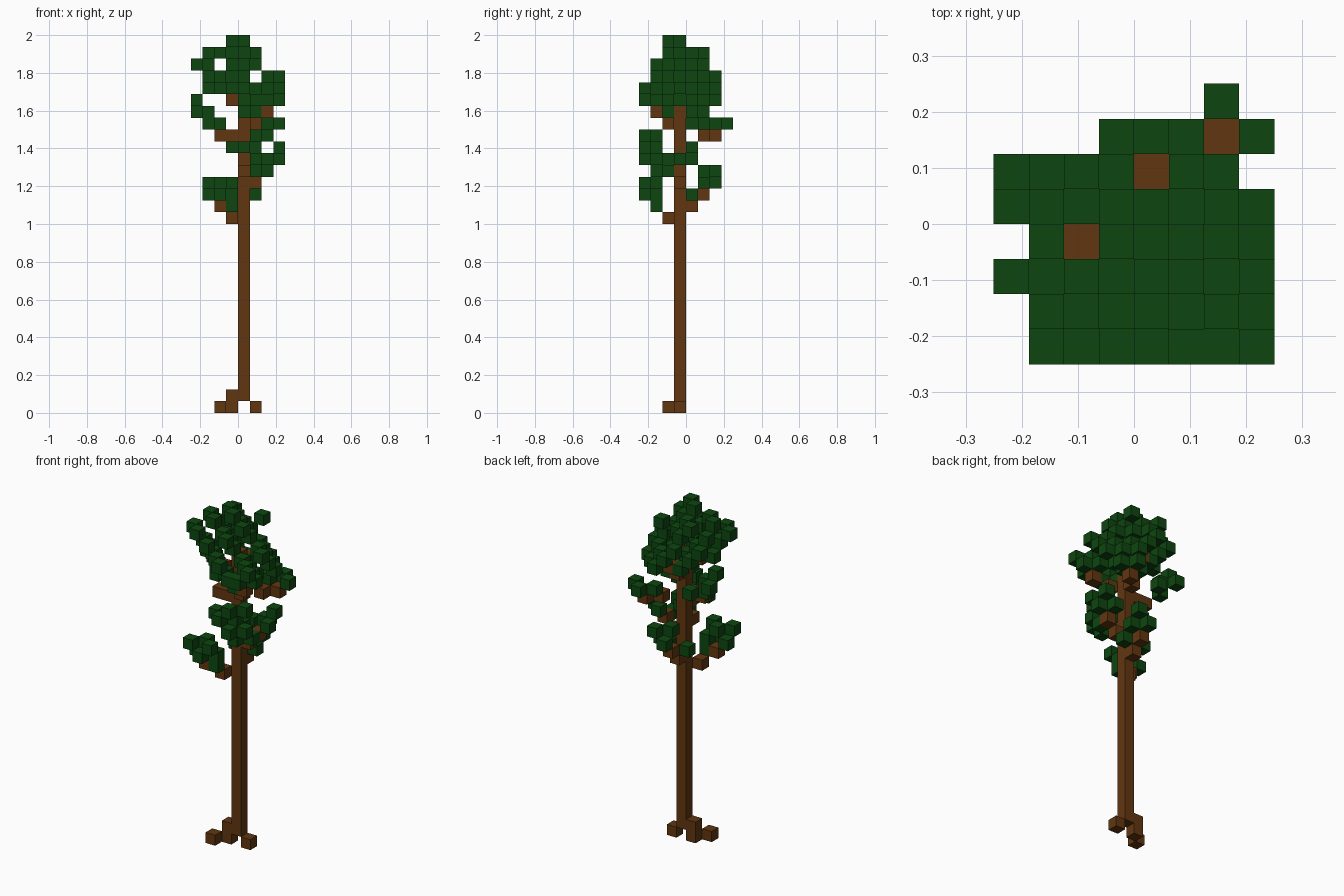
import bpy
import bmesh
from mathutils import Vector

if "Cube" in bpy.data.objects:
    bpy.data.objects.remove(bpy.data.objects["Cube"], do_unlink=True)

S = 1 / 16  # edge of one block


def material(name, rgb):
    m = bpy.data.materials.new(name)
    m.use_nodes = True
    m.diffuse_color = (*rgb, 1)
    bsdf = m.node_tree.nodes["Principled BSDF"]
    bsdf.inputs["Base Color"].default_value = (*rgb, 1)
    bsdf.inputs["Roughness"].default_value = 0.9
    return m


bark = material("bark brown", (0.12, 0.037, 0.005))
leaf = material("leaf green", (0.004, 0.062, 0.005))


def run(start, step, count):
    """Blocks in a straight line, the shape of the trunk and branches."""
    return [tuple(s + i * d for s, d in zip(start, step)) for i in range(count)]


def box(lo, hi):
    return [(x, y, z) for x in range(lo[0], hi[0] + 1)
            for y in range(lo[1], hi[1] + 1) for z in range(lo[2], hi[2] + 1)]


def checker(lo, hi, phase):
    """Every second block of a box, for a loose clump of leaves."""
    return [c for c in box(lo, hi) if sum(c) % 2 == phase]


def crown_layer(z, x0, x1, y0, y1):
    """Every third block of a flat oval, leaving some branch tips open above."""
    cx, cy, rx, ry = (x0 + x1) / 2, (y0 + y1) / 2, (x1 - x0 + 1) / 2, (y1 - y0 + 1) / 2
    return [c for c in box((x0, y0, z), (x1, y1, z))
            if sum(c) % 3 == 2 and c[:2] not in open_columns
            and ((c[0] - cx) / rx) ** 2 + ((c[1] - cy) / ry) ** 2 < 1.26]


# Trunk, roots and branches: start block, step, count
wood = {
    "trunk": run((0, -1, 1), (0, 0, 1), 27),
    "left_root": run((1, -1, 0), (0, 0, 1), 1),
    "right_root": run((-1, -1, 0), (0, 0, 1), 2),
    "front_root": run((-2, -2, 0), (0, 0, 1), 1),
    "low_front_branch": run((-1, -2, 16), (-1, -1, 1), 2),
    "low_back_branch": run((0, 0, 17), (0, 1, 1), 2),
    "low_left_branch": run((1, -1, 19), (1, 0, 1), 2),
    "middle_front_branch": run((0, -2, 20), (1, -1, 1), 2),
    "middle_right_branch": run((-1, -1, 23), (-1, 0, 0), 2),
    "middle_back_branch": run((1, 1, 23), (1, 1, 0), 2),
    "upper_front_branch": run((1, -2, 24), (1, -1, 1), 2),
    "upper_back_branch": run((0, 0, 25), (0, 1, 1), 2),
    "upper_right_branch": run((-1, -2, 26), (0, 0, 1), 1),
}
woody = {c for cells in wood.values() for c in cells}
open_columns = [wood[f"{n}_branch"][-1][:2]
                for n in ("middle_right", "middle_back", "upper_back")]

# Leaf clumps round the branch ends: low corner, high corner, phase
leaves = {
    "low_front_leaves": checker((-3, -4, 18), (-1, -3, 19), 0)
    + checker((-1, -3, 17), (-1, -3, 17), 1),
    "low_back_leaves": checker((-1, 0, 18), (1, 0, 18), 1)
    + checker((0, 1, 19), (1, 2, 20), 1),
    "low_left_leaves": checker((2, -1, 21), (3, 0, 21), 1)
    + checker((3, 0, 22), (3, 0, 22), 1),
    "middle_front_leaves": checker((1, -3, 20), (2, -2, 21), 0)
    + checker((1, -4, 21), (1, -4, 21), 0)
    + checker((-1, -4, 22), (1, -3, 22), 0)
    + checker((1, -4, 23), (2, -3, 23), 0),
    "middle_back_leaves": checker((1, 2, 24), (3, 3, 24), 1),
    "middle_right_leaves": checker((-3, 0, 24), (-2, 1, 24), 1)
    + checker((-4, 0, 25), (-3, 1, 25), 0)
    + checker((-4, 0, 26), (-4, 1, 26), 0),
    "upper_front_leaves": checker((2, -4, 26), (3, -4, 27), 0),
    # Crown, from the bottom up
    "crown": crown_layer(25, 0, 1, -3, 1)
    + crown_layer(26, -2, 3, -4, 2)
    + crown_layer(27, -3, 3, -4, 2)
    + crown_layer(28, -3, 0, -3, 2)
    + crown_layer(28, 2, 3, -2, 0)
    + crown_layer(29, -4, 1, -3, 1)
    + crown_layer(30, -3, 1, -2, 1)
    + crown_layer(31, -1, 0, -2, -1),
}
leafy = {c for cells in leaves.values() for c in cells} - woody


def build(name, cells, mat):
    """Make cubes for the cells, leaving out faces buried against a neighbour."""
    bm = bmesh.new()
    for cell in cells:
        centre = Vector(cell) + Vector((0.5, 0.5, 0.5))
        for axis in range(3):
            for sign in (-1, 1):
                n = Vector((0, 0, 0))
                n[axis] = sign
                if tuple(int(a + b) for a, b in zip(cell, n)) in woody | leafy:
                    continue
                u = Vector((0, 0, 0))
                u[(axis + 1) % 3] = 0.5
                v = n.cross(u)
                mid = centre + n * 0.5
                corners = (mid - u - v, mid + u - v, mid + u + v, mid - u + v)
                bm.faces.new([bm.verts.new(p * S) for p in corners])
    bmesh.ops.remove_doubles(bm, verts=bm.verts, dist=0.0005)
    mesh = bpy.data.meshes.new(name)
    bm.to_mesh(mesh)
    bm.free()
    mesh.materials.append(mat)
    bpy.context.collection.objects.link(bpy.data.objects.new(name, mesh))


for part, cells in wood.items():
    build(part, cells, bark)
for part, cells in leaves.items():
    build(part, [c for c in cells if c in leafy], leaf)
